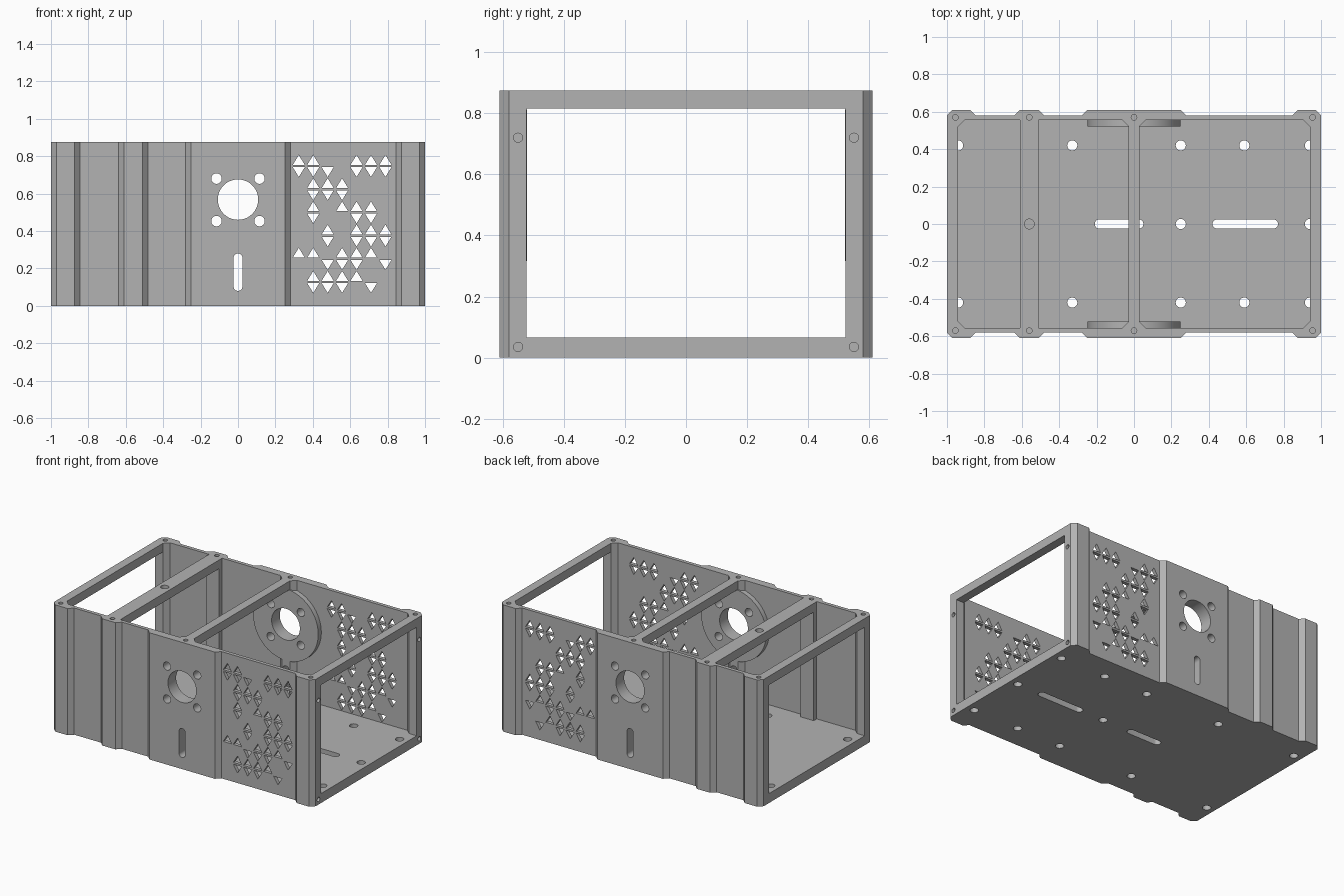
import bpy, bmesh, math

if "Cube" in bpy.data.objects:
    bpy.data.objects.remove(bpy.data.objects["Cube"])

HEIGHT, FLOOR, RIM = 0.875, 0.065, 0.815
WALL_IN, POST_IN = 0.555, 0.522

grey = bpy.data.materials.new("plain grey")
grey.use_nodes = True
grey.diffuse_color = (0.45, 0.45, 0.45, 1)
grey.node_tree.nodes["Principled BSDF"].inputs["Base Color"].default_value = grey.diffuse_color

# Maps a 2D profile point and a depth to 3D for each extrusion axis
PLACE = {"x": lambda u, v, d: (d, u, v),
         "y": lambda u, v, d: (u, d, v),
         "z": lambda u, v, d: (u, v, d)}


def prisms(name, items):
    """One object made of extruded profiles: (points, axis, low, high)."""
    bm = bmesh.new()
    for points, axis, low, high in items:
        ends = [[bm.verts.new(PLACE[axis](u, v, d)) for u, v in points] for d in (low, high)]
        bm.faces.new(ends[0])
        bm.faces.new(ends[1])
        for i in range(len(points)):
            j = (i + 1) % len(points)
            bm.faces.new((ends[0][i], ends[0][j], ends[1][j], ends[1][i]))
    bmesh.ops.recalc_face_normals(bm, faces=bm.faces)
    mesh = bpy.data.meshes.new(name)
    bm.to_mesh(mesh)
    bm.free()
    mesh.materials.append(grey)
    obj = bpy.data.objects.new(name, mesh)
    bpy.context.collection.objects.link(obj)
    return obj


def cut(obj, cutter):
    mod = obj.modifiers.new("cut", "BOOLEAN")
    mod.operation, mod.solver, mod.object = "DIFFERENCE", "EXACT", cutter
    bpy.context.view_layer.objects.active = obj
    bpy.ops.object.modifier_apply(modifier=mod.name)


def box(u0, u1, v0, v1):
    return [(u0, v0), (u1, v0), (u1, v1), (u0, v1)]


def circle(u, v, r, n=32):
    return [(u + r * math.cos(2 * math.pi * i / n), v + r * math.sin(2 * math.pi * i / n))
            for i in range(n)]


def slot(u0, u1, v, r, upright=False):
    """Rounded slot along u, or along v when upright."""
    arc = [math.pi * (i / 12 - 0.5) for i in range(13)]
    pts = [(u1 - r + r * math.cos(a), v + r * math.sin(a)) for a in arc]
    pts += [(u0 + r - r * math.cos(a), v - r * math.sin(a)) for a in arc]
    return [(q, p) for p, q in pts] if upright else pts


def both_sides(path):
    """Close a +y path with its mirror image in y."""
    return path + [(x, -y) for x, y in reversed(path)]


# Outer body outline with raised, chamfered ribs
outline = [(-1, 0.58), (-0.97, 0.61), (-0.875, 0.61), (-0.845, 0.58)]
for left, right in ((-0.64, -0.48), (-0.28, 0.28)):
    outline += [(left, 0.58), (left + 0.03, 0.61), (right - 0.03, 0.61), (right, 0.58)]
outline += [(0.845, 0.58), (0.875, 0.61), (0.97, 0.61), (1, 0.58)]
body = prisms("frame_body", [(both_sides(outline), "z", 0, HEIGHT)])

# Three open bays, with chamfers where they meet the end and middle posts
bays = []
for left, right, cl, cr in ((-0.94, -0.61, 1, 0), (-0.51, -0.03, 0, 1), (0.03, 0.94, 1, 1)):
    path = [(left, POST_IN), (left + 0.033, WALL_IN)] if cl else [(left, WALL_IN)]
    path += [(right - 0.033, WALL_IN), (right, POST_IN)] if cr else [(right, WALL_IN)]
    bays.append((both_sides(path), "z", FLOOR, 1))

# Lengthwise tunnel that opens both ends under the cross bars
tunnel = [(box(-POST_IN, POST_IN, FLOOR, RIM), "x", -1.2, 1.2)]

# Holes through both side walls
wall_holes = [(circle(0, 0.568, 0.108, 48), "y", -1, 1),
              (slot(0.08, 0.28, 0, 0.024, True), "y", -1, 1)]
wall_holes += [(circle(x, z, 0.028), "y", -1, 1) for x in (-0.115, 0.115) for z in (0.453, 0.68)]

# Triangular vents: column numbers for each row, pointing up and down in turn
vent_rows = ["01456", "012456", "123", "123", "1345", "145",
             "2456", "2456", "01345", "2346", "1234", "1235"]
vents = []
for row, columns in enumerate(vent_rows):
    middle = 0.78 - 0.124 * (row // 2) - 0.065 * (row % 2)
    tip = 0.026 if row % 2 == 0 else -0.026
    for c in columns:
        x = 0.325 + 0.0772 * int(c)
        vents.append(([(x - 0.032, middle - tip), (x + 0.032, middle - tip), (x, middle + tip)],
                      "y", -1, 1))

# Floor mounting holes and slots
floor_spots = [(x, y) for x in (-0.94, -0.33, 0.25, 0.59, 0.94) for y in (-0.42, 0.42)]
floor_spots += [(0.25, 0), (0.94, 0)]
floor_holes = [(circle(x, y, 0.027), "z", -0.1, 0.1) for x, y in floor_spots]
floor_holes += [(slot(a, b, 0, 0.025), "z", -0.1, 0.1) for a, b in ((-0.21, 0.05), (0.42, 0.77))]

# Blind screw holes in the top rim and the right-hand end frame
screws = [(circle(x, y, 0.015, 20), "z", HEIGHT - 0.05, 1)
          for x in (-0.955, -0.56, 0, 0.955) for y in (-0.57, 0.57)]
screws.append((circle(-0.56, 0, 0.026), "z", HEIGHT - 0.04, 1))
screws += [(circle(y, z, 0.015, 20), "x", 0.96, 1.1) for y in (-0.55, 0.55) for z in (0.035, 0.72)]

cutters = {}
for name, items in (("bay_cutter", bays), ("tunnel_cutter", tunnel), ("wall_cutter", wall_holes),
                    ("vent_cutter", vents), ("floor_cutter", floor_holes),
                    ("screw_cutter", screws)):
    cutters[name] = prisms(name, items)
    cutters[name].hide_render = True
    cut(body, cutters[name])

# Round mounting pads on the inside of each wall
parts = [body]
for name, low, high in (("front_pad", -WALL_IN - 0.005, -0.521), ("back_pad", 0.521, WALL_IN + 0.005)):
    pad = prisms(name, [(circle(0, 0.565, 0.248, 64), "y", low, high)])
    cut(pad, cutters["wall_cutter"])
    parts.append(pad)

for cutter in cutters.values():
    bpy.data.objects.remove(cutter)

bpy.ops.object.select_all(action="DESELECT")
for part in parts:
    part.select_set(True)
bpy.context.view_layer.objects.active = body
bpy.ops.object.shade_smooth_by_angle(angle=math.radians(30))
